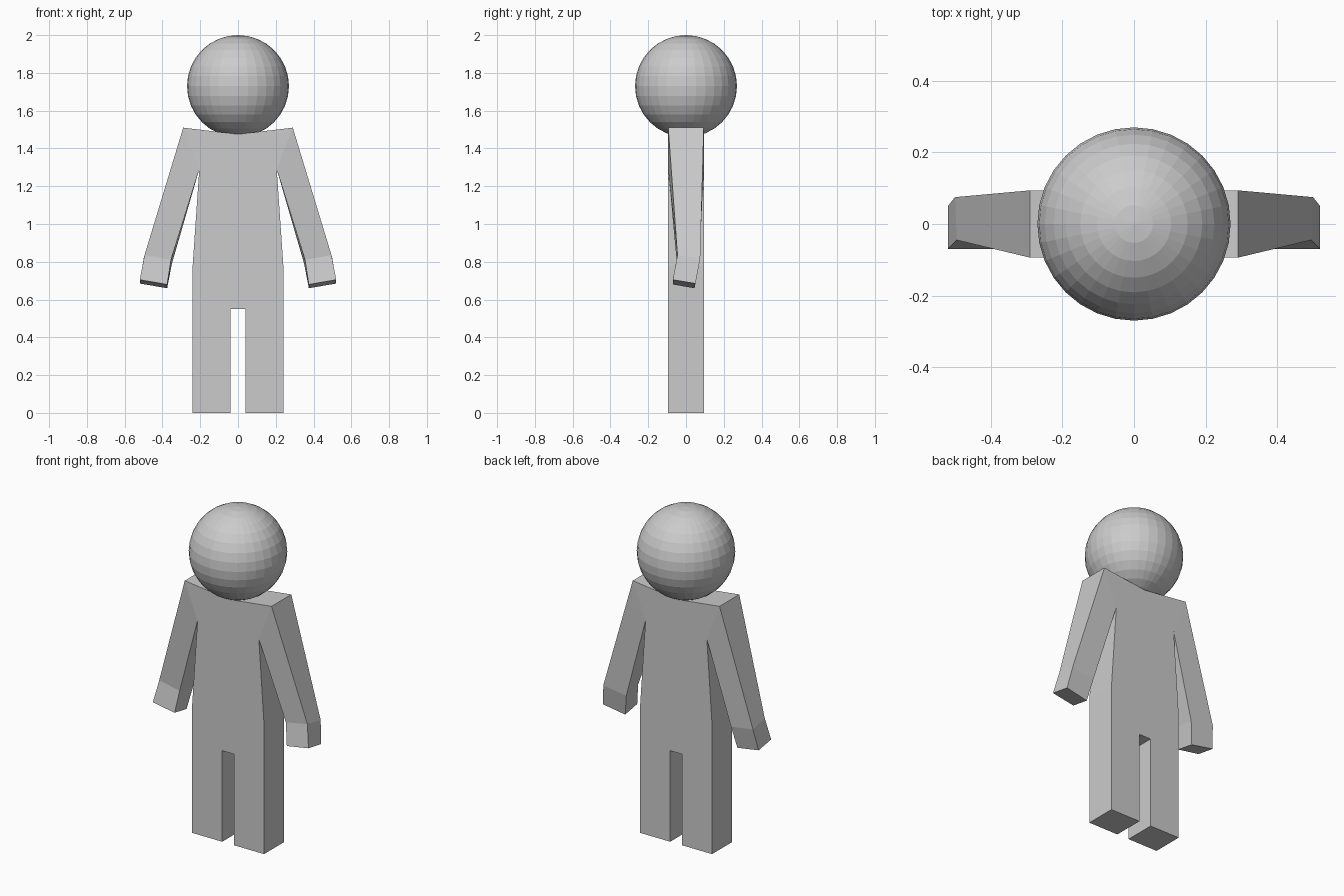
import bpy, bmesh

cube = bpy.data.objects.get("Cube")
if cube:
    bpy.data.objects.remove(cube)

# Single plain grey
grey = bpy.data.materials.new("plain_grey")
grey.use_nodes = True
grey.diffuse_color = (0.6, 0.6, 0.6, 1)
grey.node_tree.nodes["Principled BSDF"].inputs["Base Color"].default_value = (0.6, 0.6, 0.6, 1)

DEPTH = 0.094


def finish(name, bm):
    bmesh.ops.recalc_face_normals(bm, faces=bm.faces)
    mesh = bpy.data.meshes.new(name)
    bm.to_mesh(mesh)
    bm.free()
    mesh.materials.append(grey)
    obj = bpy.data.objects.new(name, mesh)
    bpy.context.collection.objects.link(obj)
    return obj


def loft(name, sections, cap_start=True):
    """Join matching cross-sections with quads and cap the ends."""
    bm = bmesh.new()
    rings = [[bm.verts.new(p) for p in s] for s in sections]
    for a, b in zip(rings, rings[1:]):
        for i in range(len(a)):
            j = (i + 1) % len(a)
            bm.faces.new((a[i], a[j], b[j], b[i]))
    if cap_start:
        bm.faces.new(rings[0])
    bm.faces.new(rings[-1])
    return finish(name, bm)


# Torso and legs: one mirrored outline given depth
half = [(0.04, 0.55), (0.04, 0), (0.24, 0), (0.24, 0.78), (0.205, 1.29), (0.29, 1.51)]
outline = half + [(0, 1.475)] + [(-x, z) for x, z in reversed(half)]
loft("torso_and_legs", [[(x, y, z) for x, z in outline] for y in (-DEPTH, DEPTH)])

# Arms: shoulder, wrist and fingertip sections (outer front, outer back, inner back, inner front)
shoulder = [(0.29, -DEPTH, 1.51), (0.29, DEPTH, 1.51), (0.205, DEPTH, 1.29), (0.205, -DEPTH, 1.29)]
wrist = [(0.495, -0.045, 0.835), (0.5, 0.075, 0.815), (0.35, 0.07, 0.79), (0.355, -0.05, 0.81)]
tip = [(0.52, -0.07, 0.705), (0.52, 0.05, 0.685), (0.375, 0.045, 0.66), (0.375, -0.07, 0.68)]
for side, s in (("left", 1), ("right", -1)):
    loft(side + "_arm", [[(s * x, y, z) for x, y, z in sec] for sec in (shoulder, wrist, tip)],
         cap_start=False)

# Head: faceted ball
bm = bmesh.new()
bmesh.ops.create_uvsphere(bm, u_segments=32, v_segments=16, radius=0.27)
head = finish("head", bm)
head.location.z = 1.73
